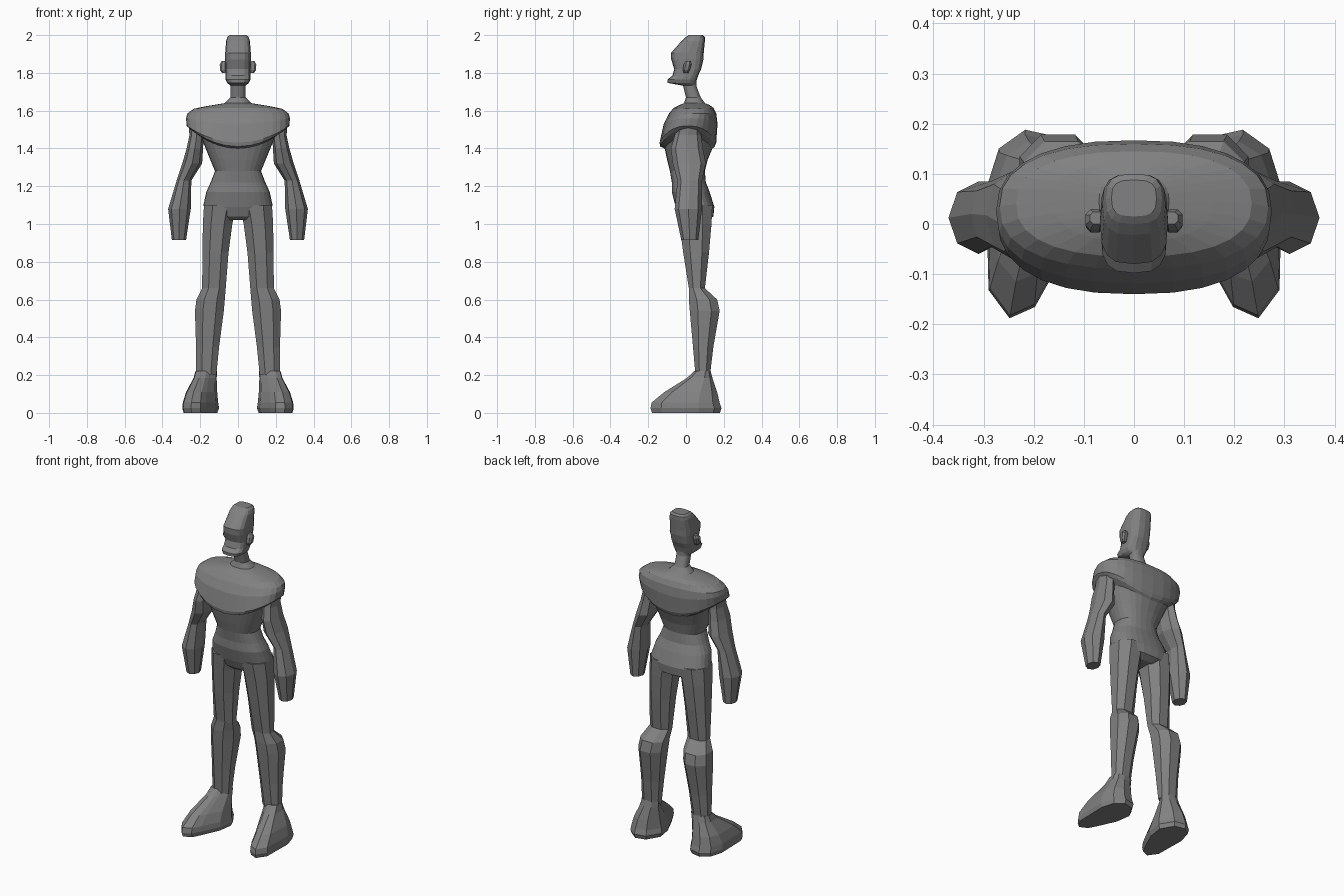
import bpy, bmesh, math

grey = bpy.data.materials.new("mid grey")
grey.diffuse_color = (0.22, 0.22, 0.22, 1)


def superellipse(n, e=2.0, phase=0.0):
    """Rounded unit outline, filling -1..1 on both axes."""
    pts = []
    for i in range(n):
        a = 2 * math.pi * (i + phase) / n
        c, s = math.cos(a), math.sin(a)
        pts.append((math.copysign(abs(c) ** (2 / e), c), math.copysign(abs(s) ** (2 / e), s)))
    mx = max(p[0] for p in pts)
    my = max(p[1] for p in pts)
    return [(x / mx, y / my) for x, y in pts]


def loft(name, shape, sections, mirror=False):
    """Stack outlines; section = z, x0, x1, y0, y1, drop at front and back centre."""
    bm = bmesh.new()
    rings = []
    for z, x0, x1, y0, y1, drop in sections:
        rings.append([bm.verts.new(((x0 + x1) / 2 + u * (x1 - x0) / 2,
                                    (y0 + y1) / 2 + v * (y1 - y0) / 2,
                                    z - drop * (1 - u * u))) for u, v in shape])
    n = len(shape)
    for a, b in zip(rings, rings[1:]):
        for i in range(n):
            j = (i + 1) % n
            bm.faces.new((a[i], a[j], b[j], b[i]))
    bm.faces.new(rings[0])
    bm.faces.new(rings[-1])
    bmesh.ops.recalc_face_normals(bm, faces=bm.faces)
    me = bpy.data.meshes.new(name)
    bm.to_mesh(me)
    bm.free()
    me.materials.append(grey)
    ob = bpy.data.objects.new(name, me)
    bpy.context.collection.objects.link(ob)
    if mirror:
        ob.modifiers.new("mirror", 'MIRROR').use_mirror_merge = False
    return ob


def centred(rows):
    return [(z, -w, w, y0, y1, d) for z, w, y0, y1, d in rows]


# hips, waist, broad chest and neck in one skin
loft("torso", superellipse(28, 2.4), centred([
    (1.02, .09, -.01, .11, 0),
    (1.05, .165, -.035, .145, .01),
    (1.10, .183, -.055, .15, .01),
    (1.17, .168, -.075, .125, 0),
    (1.22, .145, -.075, .105, 0),
    (1.28, .122, -.085, .10, 0),
    (1.36, .155, -.10, .115, .02),
    (1.46, .195, -.113, .14, .06),
    (1.50, .25, -.137, .152, .09),
    (1.52, .272, -.14, .16, .09),
    (1.56, .275, -.118, .167, .03),
    (1.585, .268, -.09, .16, 0),
    (1.61, .235, -.065, .145, -.005),
    (1.625, .16, -.035, .125, -.005),
    (1.64, .07, -.01, .10, 0),
    (1.67, .04, .0, .078, 0),
    (1.73, .04, -.015, .055, 0),
    (1.78, .04, -.01, .055, 0)]))

# head with jutting chin and sloped crown
loft("head", superellipse(16, 3.0), centred([
    (1.733, .04, -.02, .05, 0),
    (1.747, .058, -.097, .053, 0),
    (1.765, .066, -.098, .058, 0),
    (1.785, .066, -.072, .064, 0),
    (1.82, .066, -.062, .08, 0),
    (1.87, .068, -.078, .092, 0),
    (1.905, .068, -.08, .094, 0),
    (1.97, .063, -.022, .1, 0),
    (1.99, .056, .0, .1, 0),
    (2.0, .045, .015, .088, 0)]))

# ears
loft("ears", superellipse(8, 2.5, .5), [
    (1.80, .06, .085, -.012, .012, 0),
    (1.815, .06, .095, -.017, .02, 0),
    (1.845, .06, .097, -.012, .029, 0),
    (1.862, .06, .088, .0, .024, 0)], True)

# arms ending in mitten-like blocks
loft("arms", superellipse(8), [
    (.915, .275, .35, -.025, .065, 0),
    (1.08, .25, .37, -.06, .085, 0),
    (1.23, .247, .325, -.045, .085, 0),
    (1.32, .19, .295, -.07, .105, 0),
    (1.40, .185, .272, -.08, .09, 0),
    (1.47, .18, .257, -.06, .08, 0),
    (1.53, .18, .262, -.04, .075, 0)], True)

# legs with bulging calves
loft("legs", superellipse(8, 2.2, .5), [
    (.20, .115, .222, .05, .127, 0),
    (.35, .10, .222, .037, .145, 0),
    (.54, .075, .228, .02, .178, 0),
    (.60, .07, .22, .015, .165, 0),
    (.66, .065, .19, .015, .10, 0),
    (.85, .05, .188, -.015, .122, 0),
    (1.0, .03, .186, -.035, .135, 0),
    (1.1, .01, .18, -.05, .14, 0)], True)

# feet turned slightly outward, pointed at the toe
sole = [(1, .37), (.74, .8), (.2, 1), (-.5, .92), (-1, .5),
        (-.85, 0), (-.3, -.6), (0, -.88), (.52, -1), (.95, -.7)]
loft("feet", sole, [
    (0, .11, .288, -.18, .18, 0),
    (.025, .10, .295, -.188, .188, 0),
    (.055, .105, .292, -.182, .178, 0),
    (.11, .11, .275, -.115, .165, 0),
    (.185, .113, .235, .005, .14, 0),
    (.222, .11, .225, .045, .13, 0)], True)
